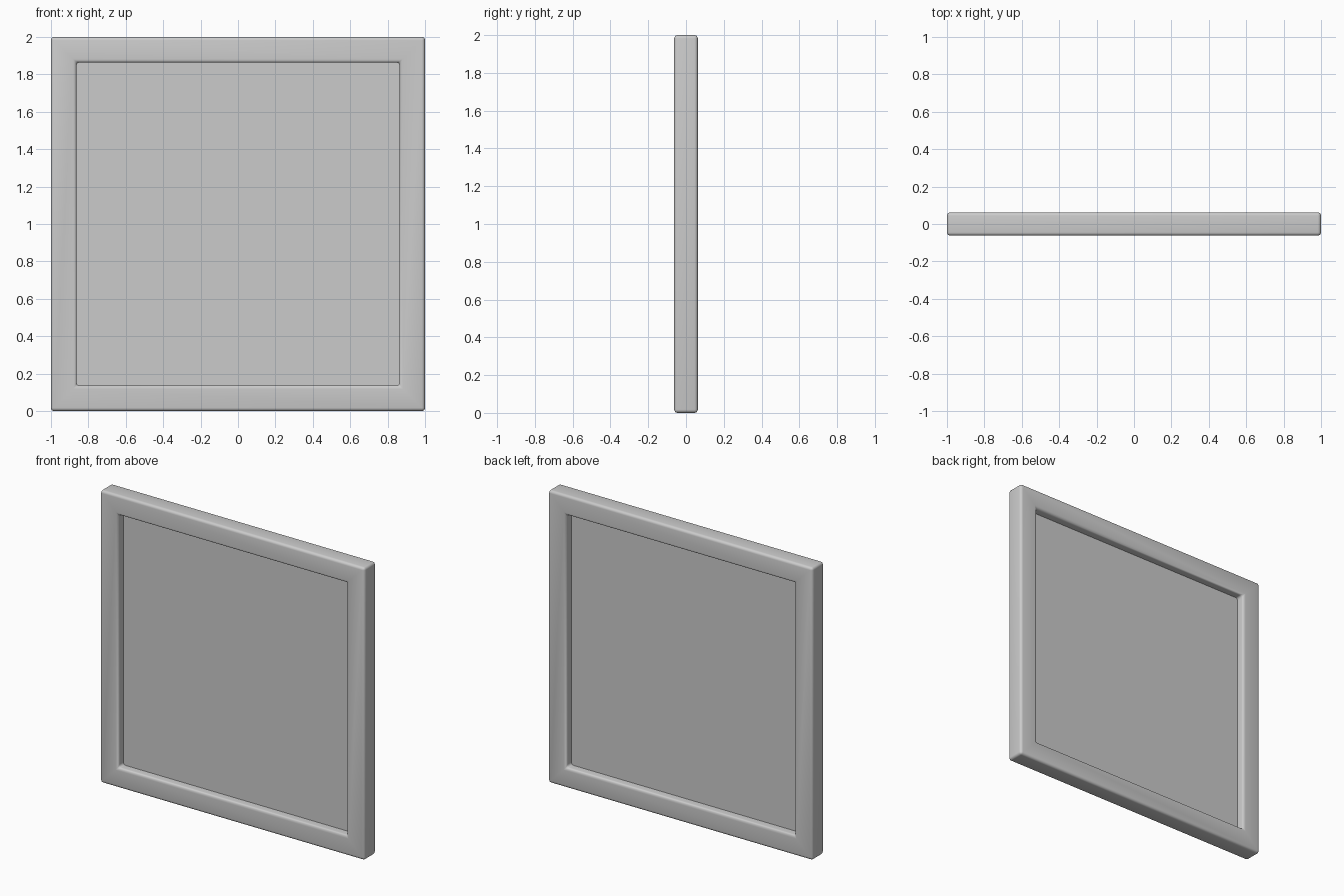
import bpy, bmesh

if "Cube" in bpy.data.objects:
    bpy.data.objects.remove(bpy.data.objects["Cube"])

OUT, INN, HALF_D, MID = 1.0, 0.864, 0.0625, 1.0


def make_object(name, bm):
    bmesh.ops.recalc_face_normals(bm, faces=bm.faces)
    mesh = bpy.data.meshes.new(name)
    bm.to_mesh(mesh)
    bm.free()
    obj = bpy.data.objects.new(name, mesh)
    bpy.context.collection.objects.link(obj)
    return obj


def square(bm, half, y):
    return [bm.verts.new((sx * half, y, MID + sz * half))
            for sx, sz in ((-1, -1), (1, -1), (1, 1), (-1, 1))]


# square frame: four rings joined around its cross-section
bm = bmesh.new()
rings = [square(bm, OUT, -HALF_D), square(bm, OUT, HALF_D),
         square(bm, INN, HALF_D), square(bm, INN, -HALF_D)]
for r in range(4):
    a, b = rings[r], rings[(r + 1) % 4]
    for i in range(4):
        j = (i + 1) % 4
        bm.faces.new((a[i], a[j], b[j], b[i]))
frame = make_object("frame", bm)

# rounded edges inside and out
bevel = frame.modifiers.new("rounded_edges", 'BEVEL')
bevel.width = 0.018
bevel.segments = 4
bevel.limit_method = 'ANGLE'
bpy.context.view_layer.objects.active = frame
frame.select_set(True)
bpy.ops.object.modifier_apply(modifier=bevel.name)
bpy.ops.object.shade_smooth_by_angle(angle=0.6)

# thin panel recessed equally on both sides, edges tucked into the frame
bm = bmesh.new()
bmesh.ops.create_cube(bm, size=1.0)
for v in bm.verts:
    v.co = (v.co.x * 2 * (INN + 0.012), v.co.y * 0.008, MID + v.co.z * 2 * (INN + 0.012))
make_object("panel", bm)
